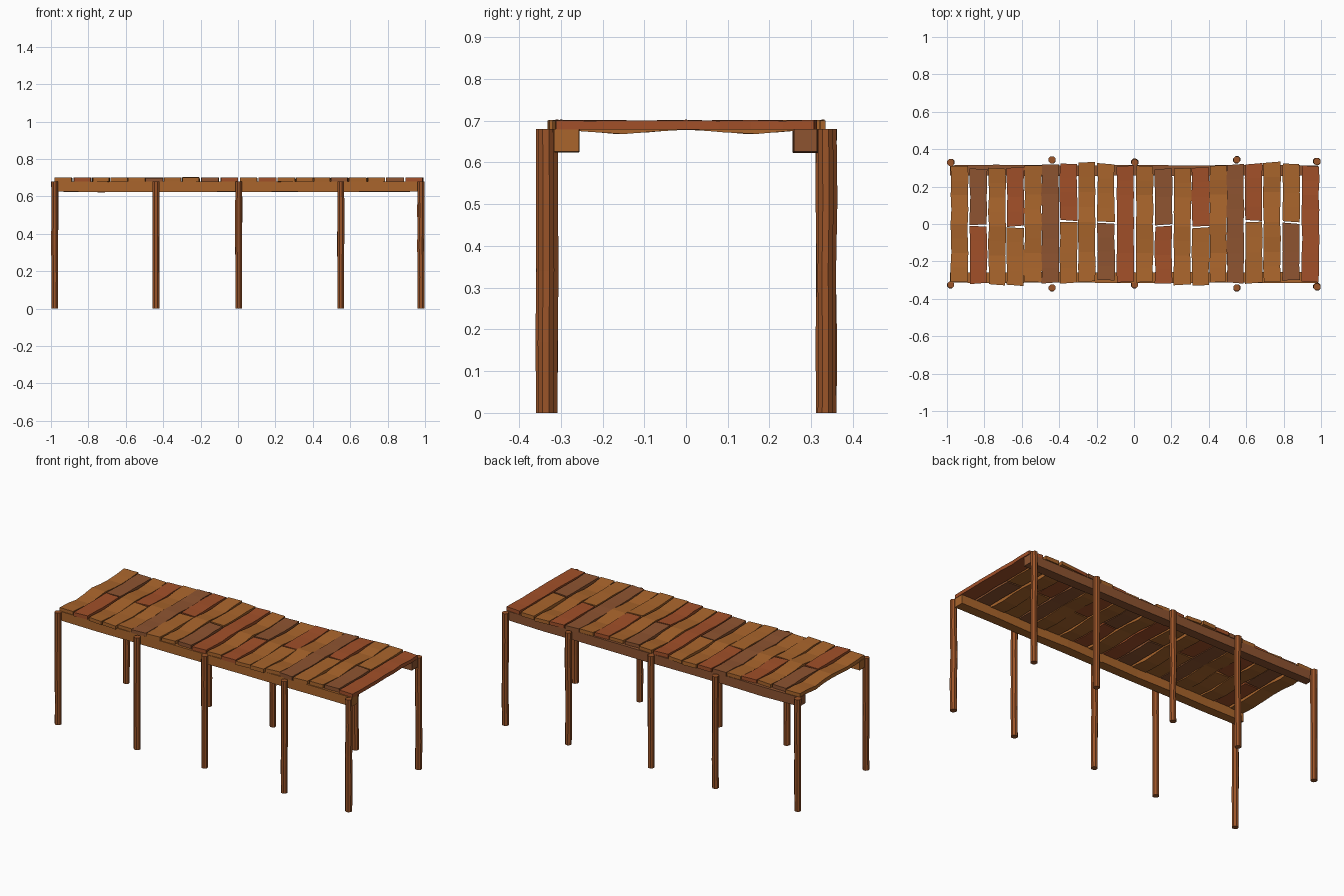
import bpy, bmesh, math, random

if "Cube" in bpy.data.objects:
    bpy.data.objects.remove(bpy.data.objects["Cube"])
random.seed(4)


def material(name, rgb):
    m = bpy.data.materials.new(name)
    m.diffuse_color = (*rgb, 1)
    m.use_nodes = True
    m.node_tree.nodes["Principled BSDF"].inputs["Base Color"].default_value = m.diffuse_color
    return m


ORANGE = material("orange_wood", (0.40, 0.13, 0.025))
RED = material("red_wood", (0.36, 0.08, 0.022))
BROWN = material("brown_wood", (0.27, 0.088, 0.03))
POST = material("post_wood", (0.33, 0.09, 0.022))


def loft(name, rings, mat):
    """Bridge matching rings of points into a closed solid."""
    bm = bmesh.new()
    vs = [[bm.verts.new(p) for p in r] for r in rings]
    n = len(rings[0])
    for a, b in zip(vs, vs[1:]):
        for i in range(n):
            j = (i + 1) % n
            bm.faces.new((a[i], a[j], b[j], b[i]))
    bm.faces.new(vs[0])
    bm.faces.new(vs[-1])
    bmesh.ops.recalc_face_normals(bm, faces=bm.faces)
    me = bpy.data.meshes.new(name)
    bm.to_mesh(me)
    bm.free()
    me.materials.append(mat)
    ob = bpy.data.objects.new(name, me)
    bpy.context.collection.objects.link(ob)
    return ob


def jit(a):
    return random.uniform(-a, a)


def plank_rings(xc, w, y0, y1, n, sag):
    rings = []
    for k in range(n):
        y = y0 + (y1 - y0) * k / (n - 1)
        inner = 0 < k < n - 1
        # planks dip at quarter points between the supports
        dz = -sag * math.sin(math.pi * min(abs(y) / 0.31, 1)) ** 2
        l = xc - w / 2 + jit(0.003)
        r = xc + w / 2 + jit(0.003)
        sk = 0 if inner else jit(0.004)
        zb, zt = 0.679 + dz, 0.701 + dz + jit(0.0015)
        rings.append([(l, y - sk, zb), (r, y + sk, zb), (r, y + sk, zt), (l, y - sk, zt)])
    return rings


# Deck planks of one module: x, front y, back y, split y, back colour, front colour
PLANKS = [
    (-0.933, -0.31, 0.31, None, ORANGE, None),
    (-0.832, -0.318, 0.295, -0.008, BROWN, RED),
    (-0.732, -0.325, 0.298, None, ORANGE, None),
    (-0.634, -0.328, 0.302, -0.016, RED, ORANGE),
    (-0.540, -0.31, 0.312, None, ORANGE, None),
    (-0.448, -0.315, 0.318, None, BROWN, None),
    (-0.350, -0.316, 0.322, 0.015, RED, ORANGE),
    (-0.252, -0.308, 0.33, None, ORANGE, None),
    (-0.150, -0.30, 0.322, 0.008, ORANGE, BROWN),
    (-0.047, -0.31, 0.31, None, RED, None),
]

# The ten-plank module repeats twice along the length
for m in range(2):
    for i, (x, y0, y1, split, back, front) in enumerate(PLANKS):
        x += 0.99 * m
        sag = 0.011 if i in (0, 2, 4, 7) else random.uniform(0.0, 0.005)
        tag = f"{m * 10 + i + 1}"
        if split is None:
            loft("plank_" + tag, plank_rings(x, 0.091, y0, y1, 9, sag), back)
        else:
            loft("plank_front_" + tag, plank_rings(x, 0.092, y0, split - 0.004, 5, sag), front)
            loft("plank_back_" + tag, plank_rings(x, 0.092, split + 0.004, y1, 5, sag), back)

# Long side beams, two lengths per side meeting in the middle
for side, s in (("front", -1), ("back", 1)):
    for half, (xa, xb) in (("left", (-0.983, 0.003)), ("right", (0.003, 0.985))):
        rings = []
        for k in range(5):
            x = xa + (xb - xa) * k / 4
            yi, yo = s * (0.258 + jit(0.003)), s * (0.315 + jit(0.002))
            zb = 0.624 + jit(0.002)
            rings.append([(x, yi, zb), (x, yo, zb), (x, yo, 0.68), (x, yi, 0.68)])
        loft(f"{side}_beam_{half}", rings, ORANGE if s < 0 else BROWN)

# Eight-sided posts outside the beams
for i, (x, yf, yb) in enumerate([(-0.98, 0.325, 0.329), (-0.438, 0.341, 0.343), (0.004, 0.325, 0.329),
                                 (0.549, 0.341, 0.343), (0.978, 0.336, 0.334)]):
    for side, y in (("front", -yf), ("back", yb)):
        rings = []
        for z in (0, 0.17, 0.34, 0.51, 0.68):
            mid = 0 < z < 0.68
            cx, cy = (x + jit(0.002), y + jit(0.002)) if mid else (x, y)
            r = 0.0195 + jit(0.001)
            rings.append([(cx + r * math.cos(math.tau * (k + 0.5) / 8),
                           cy + r * math.sin(math.tau * (k + 0.5) / 8), z) for k in range(8)])
        loft(f"{side}_post_{i + 1}", rings, POST)
